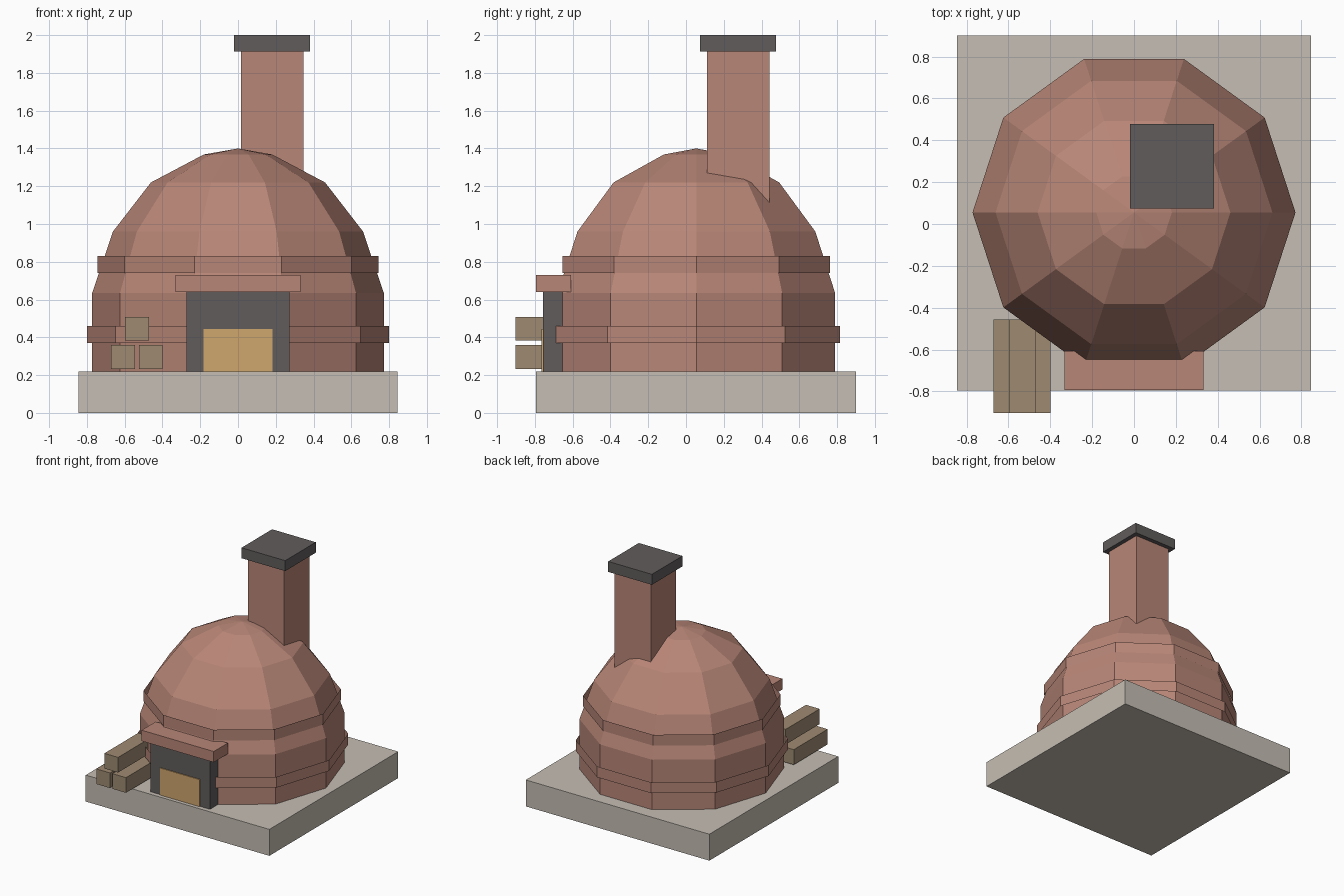
import bpy, bmesh, math

if "Cube" in bpy.data.objects:
    bpy.data.objects.remove(bpy.data.objects["Cube"])

SIDES = 10
DOME_Y = 0.055


def material(name, rgb):
    """Flat colour from 0-255 sRGB, stored as linear."""
    lin = [(c / 255 / 12.92) if c < 11 else ((c / 255 + 0.055) / 1.055) ** 2.4 for c in rgb]
    m = bpy.data.materials.new(name)
    m.diffuse_color = (*lin, 1)
    m.use_nodes = True
    m.node_tree.nodes["Principled BSDF"].inputs["Base Color"].default_value = m.diffuse_color
    return m


brick = material("brick", (184, 134, 119))
stone = material("stone", (197, 190, 179))
iron = material("dark_iron", (97, 92, 92))
glow = material("ember_glow", (207, 166, 108))
wood = material("firewood", (158, 138, 113))


def add_object(name, bm, mat):
    bmesh.ops.recalc_face_normals(bm, faces=bm.faces)
    me = bpy.data.meshes.new(name)
    bm.to_mesh(me)
    bm.free()
    me.materials.append(mat)
    ob = bpy.data.objects.new(name, me)
    bpy.context.collection.objects.link(ob)
    return ob


def box(name, x, y, z, mat):
    """Box from (min, max) ranges on each axis."""
    bm = bmesh.new()
    bmesh.ops.create_cube(bm, size=1)
    for v in bm.verts:
        v.co = [r[0] if c < 0 else r[1] for c, r in zip(v.co, (x, y, z))]
    return add_object(name, bm, mat)


def lathe(name, profile, mat):
    """Ten-sided turned surface from (radius, z) points; radius 0 closes to a tip."""
    bm = bmesh.new()
    rings = []
    for r, z in profile:
        if r == 0:
            rings.append([bm.verts.new((0, DOME_Y, z))] * SIDES)
        else:
            rings.append([bm.verts.new((r * math.cos(math.tau * i / SIDES),
                                        DOME_Y + r * math.sin(math.tau * i / SIDES), z))
                          for i in range(SIDES)])
    for low, high in zip(rings, rings[1:]):
        for i in range(SIDES):
            j = (i + 1) % SIDES
            corners = [low[i], low[j], high[j], high[i]]
            bm.faces.new(list(dict.fromkeys(corners)))
    return add_object(name, bm, mat)


# Plinth
box("stone_base", (-0.845, 0.845), (-0.795, 0.90), (0, 0.22), stone)

# Oven body with its two open brick bands
lathe("oven_dome", [(0.772, 0.22), (0.772, 0.635), (0.662, 0.96), (0.461, 1.22),
                    (0.181, 1.368), (0, 1.40)], brick)
lathe("lower_band", [(0.80, 0.37), (0.80, 0.46)], brick)
lathe("upper_band", [(0.744, 0.74), (0.744, 0.83)], brick)

# Oven mouth
box("door_surround", (-0.273, 0.273), (-0.758, -0.60), (0.22, 0.64), iron)
box("fire_opening", (-0.183, 0.183), (-0.765, -0.757), (0.22, 0.445), glow)
box("lintel", (-0.332, 0.332), (-0.793, -0.608), (0.64, 0.73), brick)

# Chimney
box("chimney", (0.015, 0.347), (0.11, 0.442), (0.95, 1.915), brick)
box("chimney_cap", (-0.02, 0.382), (0.075, 0.477), (1.913, 2.0), iron)

# Stacked firewood
for i, (x, z) in enumerate([(-0.609, 0.296), (-0.462, 0.296), (-0.535, 0.445)]):
    box(f"log_{i + 1}", (x - 0.063, x + 0.063), (-0.903, -0.457), (z - 0.063, z + 0.063), wood)
